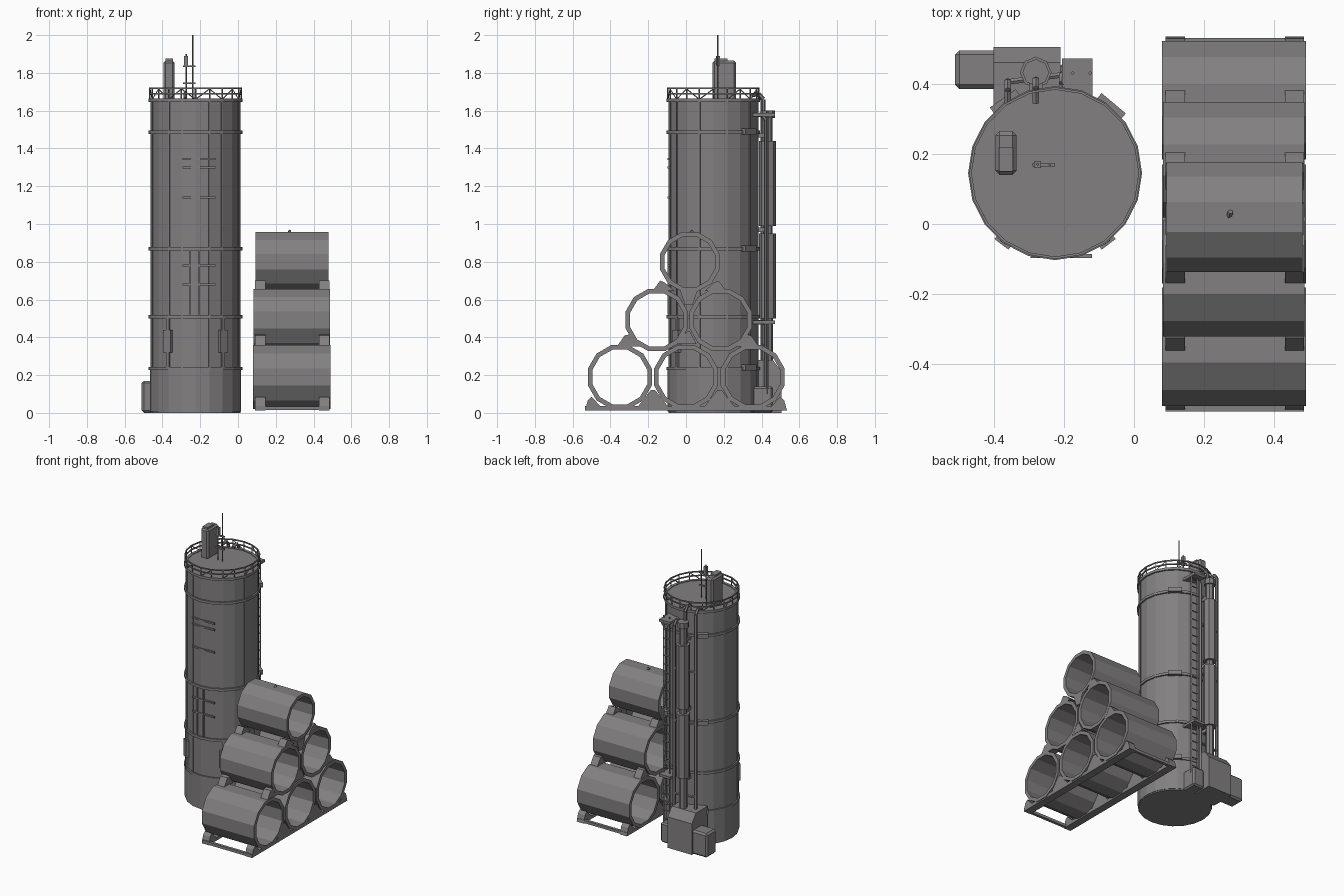
import bpy, bmesh, math
from mathutils import Vector

if "Cube" in bpy.data.objects:
    bpy.data.objects.remove(bpy.data.objects["Cube"])

steel = bpy.data.materials.new("grey_steel")
steel.diffuse_color = (0.225, 0.215, 0.217, 1)
steel.use_nodes = True
steel.node_tree.nodes["Principled BSDF"].inputs["Base Color"].default_value = steel.diffuse_color
TX, TY, TR = -0.225, 0.145, 0.238   # tank axis and radius


def finish(name, bm):
    bmesh.ops.recalc_face_normals(bm, faces=bm.faces)
    me = bpy.data.meshes.new(name)
    bm.to_mesh(me)
    bm.free()
    me.materials.append(steel)
    ob = bpy.data.objects.new(name, me)
    bpy.context.collection.objects.link(ob)
    return ob


def box(name, x0, x1, y0, y1, z0, z1, bevel=0):
    bm = bmesh.new()
    bmesh.ops.create_cube(bm, size=1)
    for v in bm.verts:
        v.co = ((x0 + x1) / 2 + v.co.x * (x1 - x0),
                (y0 + y1) / 2 + v.co.y * (y1 - y0),
                (z0 + z1) / 2 + v.co.z * (z1 - z0))
    if bevel:
        bmesh.ops.bevel(bm, geom=bm.edges[:], offset=bevel, segments=1, affect='EDGES')
    return finish(name, bm)


def rod(name, points, r, n=6):
    """Straight cylinders joined along a path."""
    bm = bmesh.new()
    pts = [Vector(p) for p in points]
    for a, b in zip(pts, pts[1:]):
        d = b - a
        res = bmesh.ops.create_cone(bm, cap_ends=True, segments=n, radius1=r, radius2=r, depth=d.length)
        rot = d.to_track_quat('Z', 'Y')
        for v in res['verts']:
            v.co = rot @ v.co + (a + b) / 2
    return finish(name, bm)


def hoop(name, profile, n, place, start=0.0):
    """Sweep a closed (radius, along) profile around an axis."""
    bm = bmesh.new()
    rows = []
    for i in range(n):
        a = start + 2 * math.pi * i / n
        rows.append([bm.verts.new(place(r * math.cos(a), r * math.sin(a), h)) for r, h in profile])
    for i in range(n):
        p, q = rows[i], rows[(i + 1) % n]
        for j in range(len(profile)):
            k = (j + 1) % len(profile)
            bm.faces.new((p[j], p[k], q[k], q[j]))
    return finish(name, bm)


def tank_hoop(name, r0, r1, z0, z1, n=20):
    prof = [(r0, z0), (r1, z0), (r1, z1), (r0, z1)]
    return hoop(name, prof, n, lambda u, v, h: (TX + u, TY + v, h))


def on_tank(name, deg, width, depth, z0, z1):
    """Block standing on the tank wall at a compass angle."""
    ob = box(name, TR - 0.012, TR + depth, -width / 2, width / 2, z0, z1)
    ob.rotation_euler.z = math.radians(deg)
    ob.location = (TX, TY, 0)
    return ob


def prism(name, x0, x1, yz):
    """Profile in y,z extruded along x."""
    bm = bmesh.new()
    a = [bm.verts.new((x0, y, z)) for y, z in yz]
    b = [bm.verts.new((x1, y, z)) for y, z in yz]
    bm.faces.new(a)
    bm.faces.new(b)
    for i in range(len(yz)):
        j = (i + 1) % len(yz)
        bm.faces.new((a[i], a[j], b[j], b[i]))
    return finish(name, bm)


# Tank body
bm = bmesh.new()
bmesh.ops.create_cone(bm, cap_ends=True, segments=20, radius1=TR, radius2=TR, depth=1.66)
for v in bm.verts:
    v.co += Vector((TX, TY, 0.83))
finish("tank_body", bm)

# Plinth and horizontal bands
tank_hoop("tank_plinth", TR - 0.01, TR + 0.004, 0.008, 0.23)
for z in (0.235, 0.51, 0.87, 1.485, 1.655):
    tank_hoop("tank_band", TR - 0.01, 0.248, z - 0.009, z + 0.009)

# Vertical seams and wall boxes
for deg in (-126, -107, -72, -54, -18, 18, 54, 126, 162, 198):
    on_tank("wall_seam", deg, 0.008, 0.003, 0.02, 1.65)
for deg in (-127, -53):
    on_tank("vent_box", deg, 0.05, 0.016, 0.32, 0.44)
    on_tank("vent_post", deg, 0.02, 0.01, 0.24, 0.51)

# Front ladder rungs and hatch frame
for z in (0.68, 0.78, 1.14, 1.30, 1.345):
    box("wall_step", -0.295, -0.12, -0.097, -0.085, z - 0.005, z + 0.005)
for x in (-0.255, -0.205):
    box("hatch_frame", x - 0.004, x + 0.004, -0.099, -0.085, 0.52, 0.87)

# Roof railing
for z in (1.69, 1.718):
    tank_hoop("roof_rail", 0.238, 0.245, z - 0.004, z + 0.004)
for i in range(20):
    a = 2 * math.pi * i / 20
    x, y = TX + 0.241 * math.cos(a), TY + 0.241 * math.sin(a)
    x2, y2 = TX + 0.241 * math.cos(a + 0.314), TY + 0.241 * math.sin(a + 0.314)
    rod("rail_post", [(x, y, 1.655), (x, y, 1.72)], 0.004, 4)
    if i % 2:
        rod("rail_brace", [(x, y, 1.66), (x2, y2, 1.715)], 0.003, 4)

# Roof cabinet and antenna
box("roof_cabinet", -0.395, -0.335, 0.14, 0.265, 1.65, 1.865, 0.012)
box("cabinet_cap", -0.385, -0.345, 0.15, 0.22, 1.86, 1.875)
rod("antenna_mast", [(-0.24, 0.168, 1.65), (-0.24, 0.168, 2.0)], 0.004, 5)
rod("antenna_side_mast", [(-0.275, 0.17, 1.65), (-0.275, 0.17, 1.90)], 0.004, 5)
for z in (1.74, 1.83):
    box("antenna_bar", -0.29, -0.225, 0.164, 0.174, z, z + 0.01)
box("antenna_panel", -0.285, -0.265, 0.16, 0.18, 1.84, 1.89)

# Rear pump housing and side box
box("pump_box", -0.51, -0.33, 0.385, 0.495, 0.0, 0.17, 0.012)
prism("pump_housing", -0.40, -0.21, [(0.33, 0), (0.505, 0), (0.505, 0.22), (0.46, 0.28), (0.33, 0.28)])
box("meter_box", -0.21, -0.12, 0.35, 0.46, 0.0, 0.14, 0.01)

# Rear filter columns
bm = bmesh.new()
for z0, z1, r in ((0.26, 0.52, 0.028), (0.50, 0.95, 0.045), (0.93, 1.0, 0.025),
                  (0.99, 1.44, 0.045), (1.43, 1.60, 0.027), (1.56, 1.60, 0.038)):
    res = bmesh.ops.create_cone(bm, cap_ends=True, segments=8, radius1=r, radius2=r, depth=z1 - z0)
    for v in res['verts']:
        v.co += Vector((-0.28, 0.432, (z0 + z1) / 2))
finish("filter_column", bm)
for z in (0.48, 0.97, 1.47):
    box("column_bracket", -0.30, -0.26, 0.36, 0.45, z - 0.012, z + 0.012)

# Rear riser pipes bending into the tank
for x, y, z0, z1 in ((-0.36, 0.405, 0.15, 1.69), (-0.28, 0.41, 1.58, 1.69), (-0.205, 0.425, 0.12, 1.58)):
    rod("riser_pipe", [(x, y, z0), (x, y, z1 - 0.03), (x, y - 0.025, z1), (x, 0.345, z1 - 0.01)], 0.011, 6)
for z in (0.36, 0.88, 1.25):
    rod("cross_pipe", [(-0.36, 0.405, z), (-0.205, 0.425, z)], 0.009, 6)

# Rear ladder with platforms
for x in (-0.175, -0.125):
    rod("ladder_rail", [(x, 0.43, 0.1), (x, 0.43, 1.6)], 0.006, 4)
for i in range(24):
    z = 0.16 + i * 0.061
    rod("ladder_rung", [(-0.175, 0.43, z), (-0.125, 0.43, z)], 0.005, 4)
for z in (0.47, 1.57):
    box("ladder_platform", -0.205, -0.118, 0.35, 0.472, z, z + 0.018)
for z in (0.24, 0.87, 1.49):
    for deg in (50, 125):
        on_tank("rear_clamp", deg, 0.09, 0.022, z - 0.015, z + 0.015)

# Stacked concrete pipes: y, z, outer radius, start x, end x
stack = [(-0.35, 0.19, 0.175, 0.08, 0.49), (0.0, 0.19, 0.175, 0.08, 0.49), (0.353, 0.19, 0.175, 0.08, 0.49),
         (-0.155, 0.492, 0.171, 0.082, 0.486), (0.183, 0.492, 0.171, 0.082, 0.486),
         (0.02, 0.80, 0.163, 0.092, 0.48)]
for cy, cz, r, x0, x1 in stack:
    prof = [(r - 0.025, x0), (r, x0), (r, x1), (r - 0.025, x1)]
    hoop("stacked_pipe", prof, 12, lambda u, v, h: (h, cy + u, cz + v), math.radians(15))

# Cradle rails, wedges and spacers at both pipe ends
for x0, x1 in ((0.09, 0.145), (0.43, 0.485)):
    box("cradle_rail", x0, x1, -0.535, 0.53, 0.012, 0.036)
    for y in (-0.175, 0.177):
        prism("floor_wedge", x0, x1, [(y - 0.09, 0.02), (y + 0.09, 0.02), (y + 0.012, 0.12), (y - 0.012, 0.12)])
    for s in (-1, 1):
        prism("end_wedge", x0, x1, [(s * 0.535, 0.012), (s * 0.43, 0.012), (s * 0.50, 0.085), (s * 0.52, 0.065)])
        prism("middle_wedge", x0, x1, [(0.01 + s * 0.375, 0.352), (0.01 + s * 0.24, 0.352),
                                       (0.01 + s * 0.31, 0.415), (0.01 + s * 0.335, 0.41)])
        prism("upper_wedge", x0, x1, [(0.018 + s * 0.19, 0.652), (0.018 + s * 0.08, 0.645),
                                      (0.018 + s * 0.13, 0.69), (0.018 + s * 0.155, 0.70)])
    # Fillers between neighbouring pipes
    prism("filler_block", x0, x1, [(-0.055, 0.365), (0.055, 0.365), (0.022, 0.43), (0.005, 0.43)])
    prism("filler_block", x0, x1, [(0.014 - 0.02, 0.57), (0.014 + 0.02, 0.57), (0.06, 0.645), (-0.03, 0.645)])
for y in (-0.525, 0.52):
    box("cradle_crossbar", 0.10, 0.47, y - 0.01, y + 0.01, 0.014, 0.034)
rod("lifting_eye", [(0.27, 0.02, 0.95), (0.275, 0.035, 0.965)], 0.008, 5)
